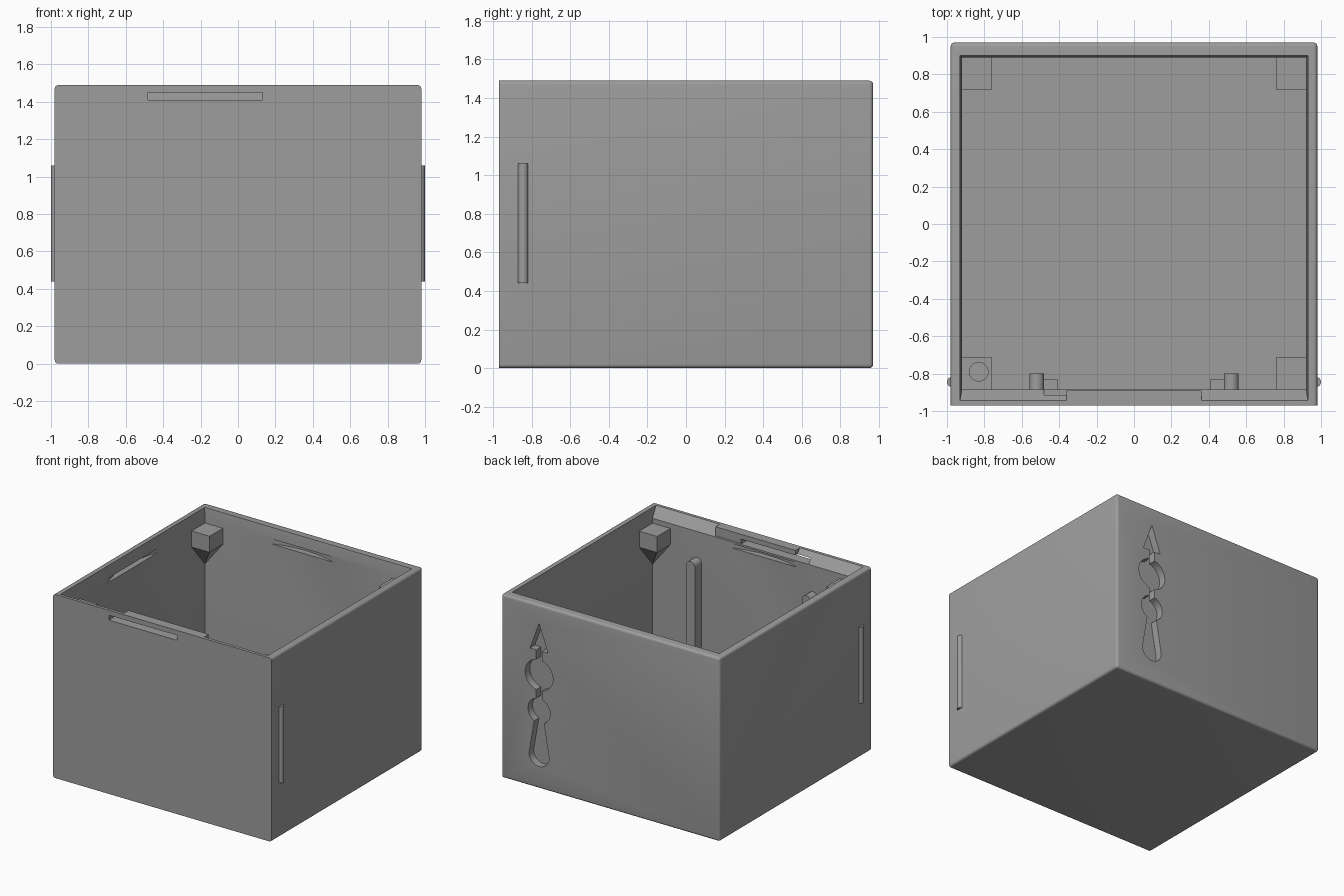
import bpy, bmesh, math
from mathutils import Vector

if "Cube" in bpy.data.objects:
    bpy.data.objects.remove(bpy.data.objects["Cube"], do_unlink=True)

grey = bpy.data.materials.new("plain_grey")
grey.use_nodes = True
colour = (0.34, 0.34, 0.34, 1)
grey.diffuse_color = colour
grey.node_tree.nodes["Principled BSDF"].inputs["Base Color"].default_value = colour


def finish(name, bm):
    bmesh.ops.recalc_face_normals(bm, faces=bm.faces)
    mesh = bpy.data.meshes.new(name)
    bm.to_mesh(mesh)
    bm.free()
    mesh.materials.append(grey)
    obj = bpy.data.objects.new(name, mesh)
    bpy.context.collection.objects.link(obj)
    return obj


def loft(name, loops):
    """Skin a closed solid through loops with equal point counts."""
    bm = bmesh.new()
    rings = [[bm.verts.new(p) for p in loop] for loop in loops]
    n = len(rings[0])
    for a, b in zip(rings, rings[1:]):
        for i in range(n):
            j = (i + 1) % n
            bm.faces.new((a[i], a[j], b[j], b[i]))
    bm.faces.new(rings[0])
    bm.faces.new(rings[-1])
    return finish(name, bm)


def rect(x0, x1, y0, y1, z):
    return [(x0, y0, z), (x1, y0, z), (x1, y1, z), (x0, y1, z)]


def box(name, x0, x1, y0, y1, z0, z1):
    return loft(name, [rect(x0, x1, y0, y1, z0), rect(x0, x1, y0, y1, z1)])


def disc(name, x, y, r, z0, z1, n=32):
    ring = [(x + r * math.cos(i * math.tau / n), y + r * math.sin(i * math.tau / n)) for i in range(n)]
    return loft(name, [[(px, py, z) for px, py in ring] for z in (z0, z1)])


def apply(obj, kind, **settings):
    mod = obj.modifiers.new(kind, kind)
    for key, value in settings.items():
        setattr(mod, key, value)
    bpy.context.view_layer.objects.active = obj
    bpy.ops.object.modifier_apply(modifier=mod.name)


def combine(obj, other, operation="DIFFERENCE"):
    apply(obj, "BOOLEAN", object=other, operation=operation, solver="EXACT")
    bpy.data.objects.remove(other, do_unlink=True)


def smooth(obj):
    bpy.ops.object.select_all(action="DESELECT")
    obj.select_set(True)
    bpy.context.view_layer.objects.active = obj
    bpy.ops.object.shade_smooth_by_angle(angle=math.radians(30))


W, D, H = 0.98, 0.97, 1.49
IX, IF, IB = 0.92, -0.885, 0.89

# Outer case, rounded on every edge except around the front face
bm = bmesh.new()
bmesh.ops.create_cube(bm, size=2)
for v in bm.verts:
    v.co = (v.co.x * W, v.co.y * D, (v.co.z + 1) * H / 2)
edges = [e for e in bm.edges if max(v.co.y for v in e.verts) > 0]
bmesh.ops.bevel(bm, geom=edges, offset=0.02, segments=4, profile=0.5, affect="EDGES")
case = finish("box_case", bm)

# Hollow inside, with a flared rim and a sloped front edge
combine(case, loft("cavity", [
    rect(-IX, IX, IF, IB, 0.06),
    rect(-IX, IX, IF, IB, 1.41),
    rect(-0.93, 0.93, -0.945, 0.90, H),
    rect(-0.93, 0.93, -0.945, 0.90, 1.6)]))

# Upright centre of the front rim and the slot through it
combine(case, box("rim_centre", -0.36, 0.36, -0.96, -0.89, 1.38, H), "UNION")
combine(case, box("latch_slot", -0.48, 0.13, -1.1, -0.8, 1.41, 1.45))

# Shallow curved grooves inside the front and back walls
combine(case, disc("back_groove", -0.05, IB + 0.05 - 0.8, 0.8, 1.36, 1.40, 96))
combine(case, disc("front_groove", -0.08, IF - 0.05 + 0.9, 0.9, 1.36, 1.395, 96))

# Sword-shaped recess in the back face
SX = 0.64


def recess(points):
    combine(case, loft("recess", [[(SX + x, y, z) for x, z in points] for y in (0.91, 1.05)]))


def arc(cz, r, start=0, end=360, n=32):
    angles = [math.radians(start + (end - start) * i / n) for i in range(n)]
    return [(r * math.cos(a), cz + r * math.sin(a)) for a in angles]


recess([(-0.08, 1.12), (0.08, 1.12), (0, 1.34)])
recess([(-0.025, 0.4), (0.025, 0.4), (0.025, 1.14), (-0.025, 1.14)])
recess(arc(0.92, 0.125))
recess(arc(0.63, 0.10))
recess(arc(0.27, 0.09, 180, 360) + [(0.09, 0.27), (0.04, 0.56), (-0.04, 0.56)])
smooth(case)

# Corner blocks tapering down into the corners
for side, sx in (("left", 1), ("right", -1)):
    for end, wall, sy in (("back", IB, 1), ("front", IF, -1)):
        x0, x1 = sx * 0.76, sx * (IX + 0.01)
        y0, y1 = wall - sy * 0.17, wall + sy * 0.01
        tip = rect(x1 - sx * 0.012, x1, y1 - sy * 0.012, y1, 1.04)
        block = loft(f"{end}_{side}_corner_block",
                     [tip, rect(x0, x1, y0, y1, 1.24), rect(x0, x1, y0, y1, 1.37)])
        if end == "front" and side == "right":
            combine(block, disc("pin_hole", -0.83, -0.79, 0.05, 1.25, 1.5))
            smooth(block)

    # Upright rails on the inner front wall, each with a foot
    a, b = sorted((sx * 0.48, sx * 0.56))
    mid, r = (a + b) / 2, (b - a) / 2
    outline = [(a, 0.05), (b, 0.05)] + [
        (mid + r * math.cos(t * math.pi / 8), 1.16 + r * math.sin(t * math.pi / 8)) for t in range(9)]
    rail = loft(f"{side}_inner_rail", [[(x, y, z) for x, z in outline] for y in (IF - 0.01, -0.80)])
    smooth(rail)
    f0, f1 = sorted((sx * 0.41, sx * 0.49))
    box(f"{side}_rail_foot", f0, f1, IF - 0.01, -0.83, 0.05, 0.35)

    # Rounded grip ridge on the outer side
    ridge = disc(f"{side}_grip_ridge", sx * 0.973, -0.845, 0.027, 0.44, 1.06, 24)
    smooth(ridge)
